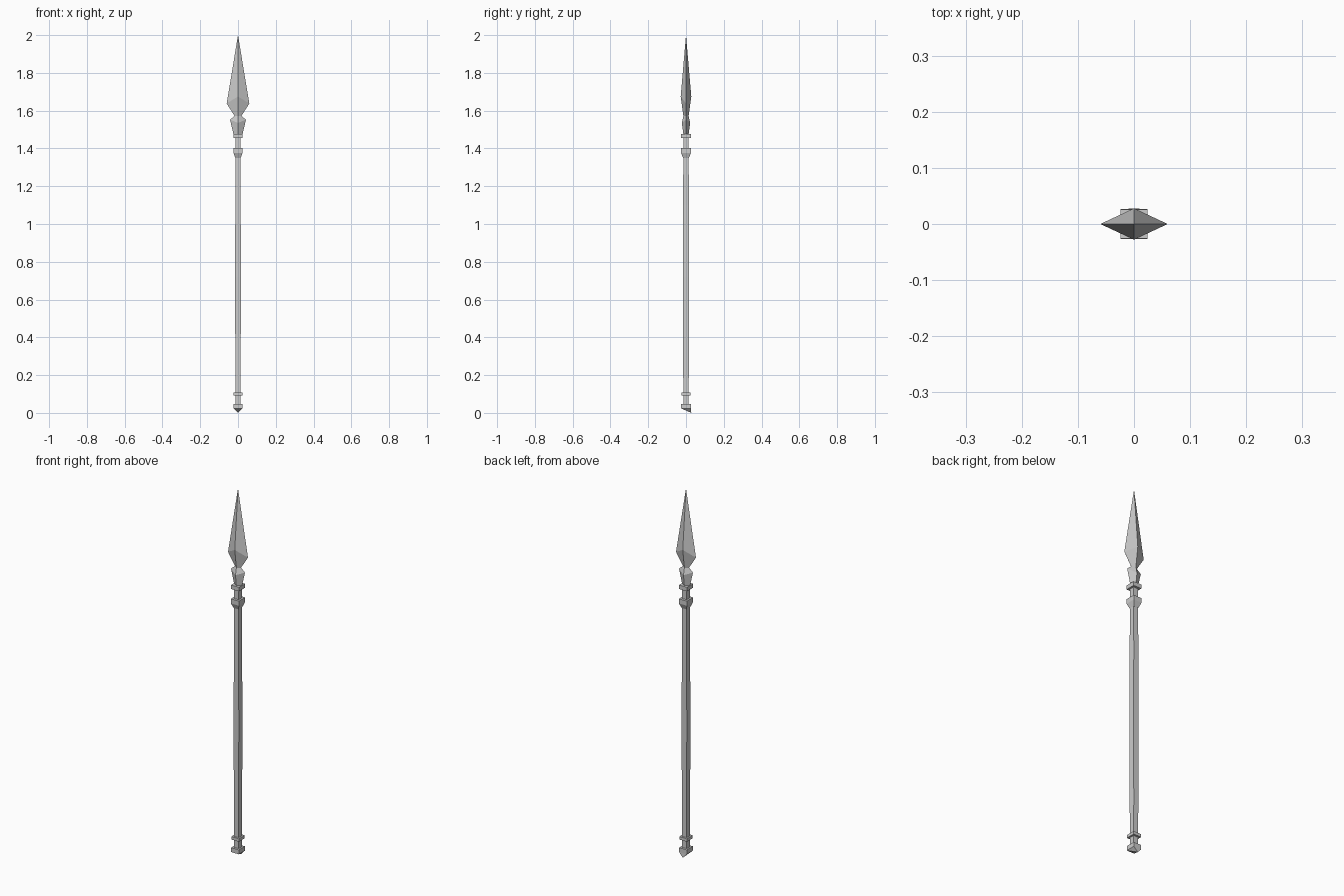
import bpy

if "Cube" in bpy.data.objects:
    bpy.data.objects.remove(bpy.data.objects["Cube"])

SQUARE = [(-1, -1), (1, -1), (1, 1), (-1, 1)]
DIAMOND = [(0, -1), (1, 0), (0, 1), (-1, 0)]


def loft(name, section, rings, top=None, bottom=None):
    """Skin four-sided rings (half_x, half_y, z), or (half_x, half_y, z_x, z_y)
    when side and front corners sit at different heights; ends cap or meet a point."""
    verts, faces = [], []
    for hx, hy, zx, *zy in rings:
        for sx, sy in section:
            verts.append((sx * hx, sy * hy, zy[0] if zy and sx == 0 else zx))
    for r in range(len(rings) - 1):
        for i in range(4):
            a, b = r * 4 + i, r * 4 + (i + 1) % 4
            faces.append((a, b, b + 4, a + 4))
    last = (len(rings) - 1) * 4
    if bottom:
        verts.append(bottom)
        faces += [((i + 1) % 4, i, len(verts) - 1) for i in range(4)]
    else:
        faces.append((3, 2, 1, 0))
    if top:
        verts.append(top)
        faces += [(last + i, last + (i + 1) % 4, len(verts) - 1) for i in range(4)]
    else:
        faces.append(tuple(last + i for i in range(4)))
    mesh = bpy.data.meshes.new(name)
    mesh.from_pydata(verts, [], faces)
    obj = bpy.data.objects.new(name, mesh)
    bpy.context.collection.objects.link(obj)
    return obj


# Square wooden shaft, slightly thicker in the middle
loft("shaft", SQUARE, [(0.014, 0.014, 0.04), (0.014, 0.015, 0.30),
                       (0.016, 0.016, 0.72), (0.014, 0.015, 1.10),
                       (0.014, 0.014, 1.47)])

# Square collars
loft("upper_collar", SQUARE, [(0.024, 0.026, 1.455), (0.024, 0.026, 1.477)])
loft("flared_collar", SQUARE, [(0.014, 0.015, 1.35), (0.024, 0.027, 1.377),
                               (0.024, 0.027, 1.402)])
loft("lower_collar", SQUARE, [(0.023, 0.025, 0.092), (0.023, 0.025, 0.108)])

# Butt cap ending in an offset point
loft("butt_cap", SQUARE, [(0.023, 0.026, 0.024), (0.023, 0.026, 0.048)],
     bottom=(0, 0.028, 0.0))

# Diamond-section spearhead with a flared socket
loft("spearhead", DIAMOND, [(0.024, 0.014, 1.475), (0.042, 0.022, 1.552, 1.535),
                            (0.018, 0.014, 1.572), (0.060, 0.028, 1.638, 1.675)],
     top=(0, 0, 2.0))
